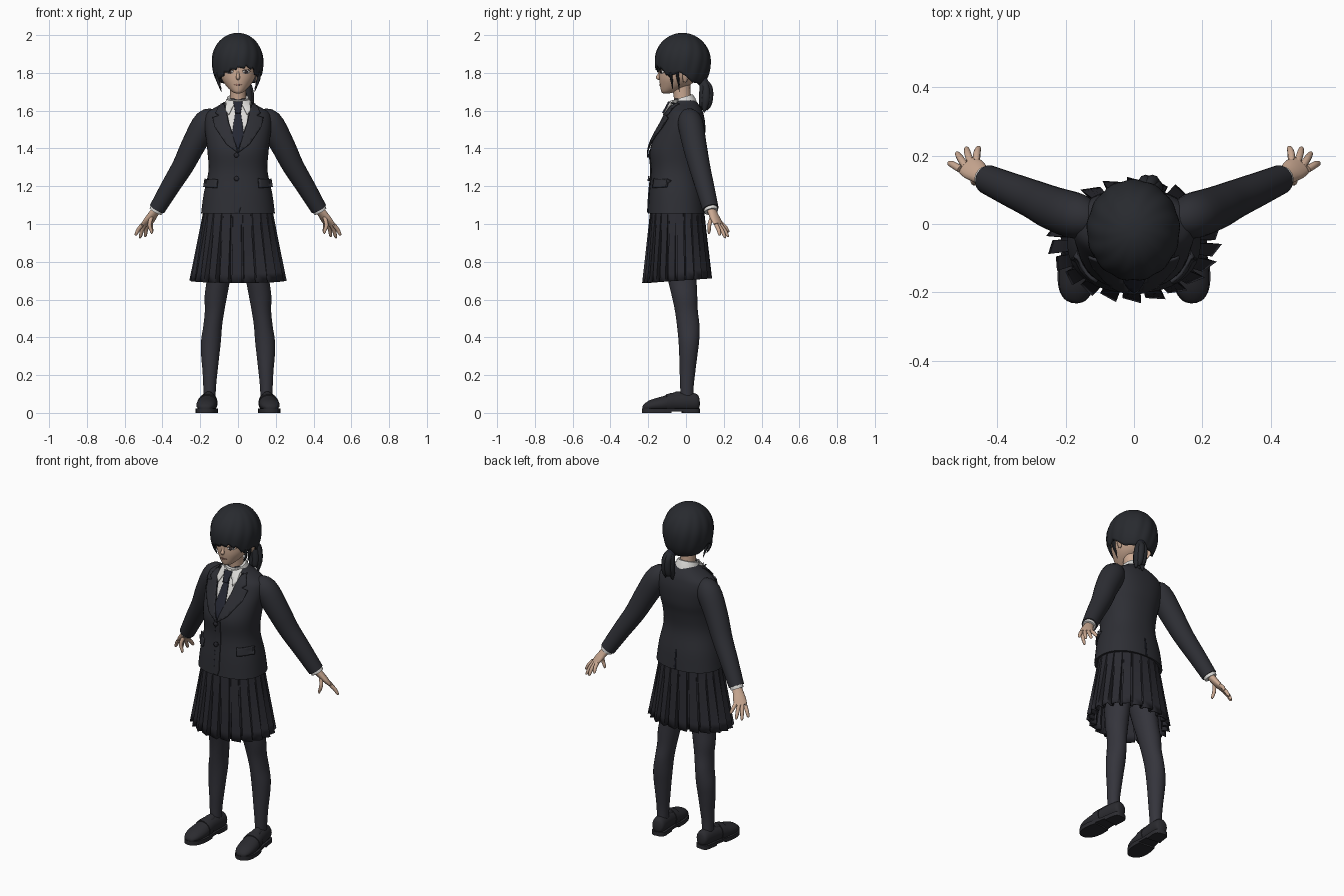
import bpy, bmesh, math
from mathutils import Vector
from mathutils.bvhtree import BVHTree

if "Cube" in bpy.data.objects:
    bpy.data.objects.remove(bpy.data.objects["Cube"])


def material(name, r, g, b):
    m = bpy.data.materials.new(name)
    m.use_nodes = True
    m.diffuse_color = (r, g, b, 1)
    bsdf = m.node_tree.nodes["Principled BSDF"]
    bsdf.inputs["Base Color"].default_value = (r, g, b, 1)
    bsdf.inputs["Roughness"].default_value = 0.8
    return m


HAIR = material("hair black", .021, .023, .028)
SKIN = material("skin", .6, .4, .29)
JACKET = material("jacket charcoal", .027, .028, .035)
SKIRT = material("skirt charcoal", .023, .023, .03)
STOCKING = material("stocking grey", .035, .035, .045)
SHOE = material("shoe black", .024, .024, .029)
SHIRT = material("shirt white", .72, .71, .69)
TIE = material("tie navy", .018, .02, .032)
EYE = material("eye dark", .04, .03, .03)
LIP = material("lip rose", .42, .2, .16)


def finish(bm, name, mat, thick=0, offset=-1, recalc=True, angle=40):
    """Turn a bmesh into a shaded object, with an optional wall thickness."""
    if recalc:
        bmesh.ops.recalc_face_normals(bm, faces=bm.faces)
    tree = BVHTree.FromBMesh(bm)
    mesh = bpy.data.meshes.new(name)
    bm.to_mesh(mesh)
    bm.free()
    mesh.materials.append(mat)
    mesh.polygons.foreach_set("use_smooth", [True] * len(mesh.polygons))
    mesh.set_sharp_from_angle(angle=math.radians(angle))
    obj = bpy.data.objects.new(name, mesh)
    bpy.context.collection.objects.link(obj)
    if thick:
        mod = obj.modifiers.new("thickness", 'SOLIDIFY')
        mod.thickness, mod.offset = thick, offset
    return tree


def spline(rows, steps=4):
    """Smooth curve through rows of numbers."""
    out = []
    for i in range(len(rows) - 1):
        quad = rows[max(i - 1, 0)], rows[i], rows[i + 1], rows[min(i + 2, len(rows) - 1)]
        for k in range(steps):
            t = k / steps
            out.append([.5 * (2 * b + (c - a) * t + (2 * a - 5 * b + 4 * c - d) * t * t
                              + (3 * b - a - 3 * c + d) * t ** 3) for a, b, c, d in zip(*quad)])
    return out + [list(rows[-1])]


def skin(name, rings, mat, caps=True, **kw):
    """Bridge a stack of closed rings."""
    bm = bmesh.new()
    loops = [[bm.verts.new(p) for p in ring] for ring in rings]
    for low, high in zip(loops, loops[1:]):
        for i in range(len(low)):
            j = (i + 1) % len(low)
            bm.faces.new((low[i], low[j], high[j], high[i]))
    if caps:
        bm.faces.new(loops[0])
        bm.faces.new(loops[-1])
    return finish(bm, name, mat, **kw)


def oval(z, w, front, back, cx=0, tilt=0, power=1, n=40):
    ring = []
    for i in range(n):
        a = math.tau * (i + .5) / n
        c, s = (math.copysign(abs(f) ** power, f) for f in (math.cos(a), math.sin(a)))
        y = (front + back) / 2 + s * (back - front) / 2
        ring.append((cx + w * c, y, z + tilt * y))
    return ring


def tube(name, rows, mat, up=(0, 1, 0), n=16, **kw):
    """Sweep ellipses: each row is x, y, z, half width, half thickness."""
    rows = spline(rows)
    pts = [Vector(r[:3]) for r in rows]
    rings = []
    for i, r in enumerate(rows):
        t = (pts[min(i + 1, len(pts) - 1)] - pts[max(i - 1, 0)]).normalized()
        u = Vector(up).cross(t).normalized()
        v = t.cross(u)
        rings.append([pts[i] + u * r[3] * math.cos(math.tau * k / n)
                      + v * r[4] * math.sin(math.tau * k / n) for k in range(n)])
    return skin(name, rings, mat, **kw)


def patch(name, outline, mat, tree, lift=.002, side=-1, thick=.006, step=.015):
    """Lay a flat outline (x, z) on a surface as a thin plate."""
    bm = bmesh.new()
    bm.faces.new([bm.verts.new((x, 0, z)) for x, z in outline])
    for axis in (0, 2):
        vals = [v.co[axis] for v in bm.verts]
        no = Vector((axis == 0, 0, axis == 2))
        for k in range(math.floor(min(vals) / step), math.ceil(max(vals) / step) + 1):
            geom = bm.verts[:] + bm.edges[:] + bm.faces[:]
            bmesh.ops.bisect_plane(bm, geom=geom, plane_co=no * k * step, plane_no=no)
    bm.normal_update()
    if sum(f.normal.y for f in bm.faces) * side < 0:
        bmesh.ops.reverse_faces(bm, faces=bm.faces[:])
    for v in bm.verts:
        hit = tree.ray_cast(Vector((v.co.x, side * 2, v.co.z)), Vector((0, -side, 0)))[0]
        hit = hit or tree.find_nearest(Vector((v.co.x, side * .1, v.co.z)))[0]
        v.co.y = hit.y + side * lift
    finish(bm, name, mat, thick=thick, offset=1, recalc=False)


def flip(outline, s):
    return [(s * x, z) for x, z in outline]


def disc(x, z, rx, rz, n=12):
    return [(x + rx * math.cos(math.tau * i / n), z + rz * math.sin(math.tau * i / n)) for i in range(n)]


# Jacket body: height, half width, front, back
body = [(1.055, .196, -.202, .105), (1.16, .182, -.196, .095), (1.28, .157, -.185, .075),
        (1.38, .162, -.192, .085), (1.45, .17, -.172, .1), (1.53, .178, -.13, .102),
        (1.585, .168, -.102, .092), (1.615, .125, -.085, .08), (1.64, .08, -.072, .062),
        (1.665, .05, -.06, .04)]
torso = skin("jacket_body", [oval(*r, power=.88) for r in spline(body)], JACKET)

# Shirt front, tie and jacket front details
patch("shirt_front", [(-.07, 1.65), (.07, 1.65), (.045, 1.53), (0, 1.4), (-.045, 1.53)], SHIRT, torso, thick=.003)
patch("tie_blade", [(-.013, 1.6), (.013, 1.6), (.032, 1.47), (0, 1.39), (-.032, 1.47)], TIE, torso, .006)
patch("tie_knot", [(-.024, 1.645), (.024, 1.645), (.014, 1.585), (-.014, 1.585)], TIE, torso, .017, thick=.009)
lapel = [(.078, 1.645), (.105, 1.61), (.118, 1.585), (.1, 1.572), (.132, 1.562), (.12, 1.51),
         (.06, 1.42), (0, 1.375), (.022, 1.45), (.05, 1.54), (.062, 1.6)]
collar_tip = [(.012, 1.648), (.06, 1.655), (.066, 1.6), (.048, 1.575)]
flap = [(.105, 1.235), (.178, 1.24), (.182, 1.195), (.11, 1.19)]
for s, side in ((1, "left"), (-1, "right")):
    patch(side + "_lapel", flip(lapel, s), JACKET, torso, .008, thick=.007)
    patch(side + "_collar_tip", flip(collar_tip, s), SHIRT, torso, .014, thick=.005)
    patch(side + "_pocket_flap", flip(flap, s), JACKET, torso, thick=.009)
patch("front_overlap", [(-.016, 1.39), (.016, 1.38), (.016, 1.09), (.006, 1.06), (-.016, 1.06)],
      JACKET, torso, 0, thick=.005)
patch("front_seam", [(-.019, 1.37), (-.016, 1.37), (-.016, 1.06), (-.019, 1.06)], TIE, torso, 0, thick=.003)
patch("back_vent", [(-.003, 1.17), (.003, 1.17), (.005, 1.06), (-.005, 1.06)], TIE, torso, 0, 1, .003)
for i, z in enumerate((1.365, 1.24)):
    patch("button_%d" % (i + 1), disc(-.008, z, .013, .013), SKIRT, torso, .006, thick=.009)

# Shirt collar and neck
skin("shirt_collar", [oval(z, w, f, b, tilt=.3) for z, w, f, b in
                      ((1.615, .078, -.088, .062), (1.65, .066, -.084, .05), (1.676, .056, -.076, .036))], SHIRT)
tube("neck", [(0, -.012, 1.58, .045, .05), (0, -.018, 1.66, .042, .045), (0, -.028, 1.76, .045, .05)], SKIN)

# Pleated skirt: knife pleats that open toward the hem
rings = []
for k in range(9):
    t = k / 8
    ring = []
    for i in range(22 * 4):
        corner, pleat = i % 4, i // 4
        a = math.tau * (pleat + (0, .78, .82, .97)[corner]) / 22
        scale = 1 + t * (-.03, .05, -.13, -.13)[corner]
        ring.append(((.178 + .068 * t) * scale * math.cos(a),
                     -.047 + (.14 + .037 * t) * scale * math.sin(a),
                     1.1 - .4 * t + .012 * t * math.sin(a)))
    rings.append(ring)
skin("pleated_skirt", rings, SKIRT, caps=False, thick=.006, angle=25)

# Arms, hands, legs and shoes
sleeve = [(.11, .01, 1.565, .04, .04), (.165, .022, 1.54, .068, .066), (.235, .045, 1.42, .064, .064),
          (.29, .07, 1.31, .057, .057), (.36, .1, 1.195, .05, .05), (.428, .13, 1.08, .043, .043)]
cuff = [(.415, .126, 1.1, .036, .036), (.428, .131, 1.08, .037, .037), (.436, .134, 1.066, .036, .036)]
palm = [(.425, .13, 1.085, .026, .022), (.45, .145, 1.05, .03, .02), (.47, .16, 1.02, .036, .017),
        (.488, .173, .995, .034, .012)]
fingers = {"index": ((.508, .16, .995), (.544, .18, .94)), "middle": ((.493, .168, .998), (.52, .21, .926)),
           "ring": ((.477, .176, 1.002), (.492, .225, .932)), "little": ((.462, .184, 1.005), (.455, .227, .957)),
           "thumb": ((.455, .14, 1.045), (.458, .12, .948))}
leg = [(.05, .15, .03, .034, .005), (.14, .15, .034, .036, .005), (.22, .148, .04, .042, .008),
       (.3, .147, .048, .048, .012), (.38, .143, .053, .055, .015), (.46, .134, .05, .06, .012),
       (.54, .124, .052, .061, .002), (.62, .117, .06, .068, -.008), (.72, .102, .064, .078, -.022),
       (.85, .093, .08, .088, -.035), (.98, .09, .08, .09, -.04)]
shoe = [(.072, .05, .012, .015), (.06, .056, .036, .042), (.01, .058, .042, .05), (-.06, .055, .046, .048),
        (-.13, .046, .055, .04), (-.19, .038, .049, .03), (-.222, .03, .03, .017), (-.23, .028, .01, .006)]
outline = [(.072, .02), (.055, .04), (0, .044), (-.06, .048), (-.13, .059), (-.19, .052), (-.222, .032), (-.232, .008)]

for s, side in ((1, "left"), (-1, "right")):
    def mirror(rows):
        return [(s * r[0], *r[1:]) for r in rows]

    def foot(p):
        """Place shoe points under the ankle, toes turned out."""
        x, y, z = p
        return (s * (.152 + x * .97 - y * .1), y + x * .1, z)

    normal = (s * .42, .54, .565)
    tube(side + "_sleeve", mirror(sleeve), JACKET, n=24, angle=50)
    tube(side + "_shirt_cuff", mirror(cuff), SHIRT)
    tube(side + "_palm", mirror(palm), SKIN, up=normal, angle=70)
    for finger, (a, b) in fingers.items():
        a, b = Vector(a), Vector(b)
        bow = Vector(normal) * .004 if finger != "thumb" else Vector((.012, -.006, 0))
        bow.x *= s if finger != "thumb" else 1
        path = [(*a, .011, .011), (*(a.lerp(b, .5) + Vector((abs(bow.x), bow.y, bow.z))), .0105, .0105),
                (*a.lerp(b, .88), .008, .008), (*b, .003, .003)]
        tube(side + "_" + finger + "_finger", mirror(path), SKIN, up=normal, n=10, angle=70)
    skin(side + "_leg", [oval(z, w, cy - d, cy + d, s * cx, n=24) for z, cx, w, d, cy in spline(leg)], STOCKING)

    # Loafer: upper, saddle strap, tongue, sole and heel
    def section(y, z, w, h, n=24):
        return [foot((w * math.cos(math.tau * k / n), y, max(.016, z + h * math.sin(math.tau * k / n))))
                for k in range(n)]
    skin(side + "_shoe_upper", [section(*r) for r in spline(shoe)], SHOE)
    skin(side + "_shoe_strap", [section(y, z, w + .004, h + .006) for y, z, w, h in
                                ((-.065, .055, .046, .046), (-.085, .053, .049, .045), (-.105, .05, .052, .042))], SHOE)
    skin(side + "_shoe_tongue", [section(y, .09, w, h) for y, w, h in
                                 ((-.03, .026, .024), (-.055, .028, .022), (-.08, .02, .01))], SHOE)
    edge = spline(outline, 3)
    for part, pts, base, top in (("sole", edge, .008, .024), ("heel", [p for p in edge if p[0] > -.02], 0, .024),
                                 ("tread", [p for p in edge if p[0] < -.06], 0, .01)):
        loop = [(w, y) for y, w in pts] + [(-w, y) for y, w in reversed(pts)]
        skin(side + "_shoe_" + part, [[foot((x, y, z)) for x, y in loop] for z in (base, top)], SHOE)

# Head: height, half width, front, back
face = [(1.692, .014, -.122, -.085), (1.702, .034, -.131, -.05), (1.735, .066, -.138, .02), (1.775, .09, -.142, .06),
        (1.83, .101, -.141, .09), (1.89, .102, -.137, .095), (1.95, .075, -.1, .07), (1.975, .03, -.05, .03)]
head = skin("head", [oval(*r) for r in spline(face)], SKIN, angle=80)
tube("nose", [(0, -.136, 1.812, .005, .004), (0, -.144, 1.788, .008, .008), (0, -.148, 1.775, .011, .011),
              (0, -.14, 1.765, .005, .004)], SKIN, n=12, angle=80)
patch("mouth", [(-.021, 1.738), (0, 1.742), (.021, 1.738), (0, 1.732)], LIP, head, .001, thick=.002)
for s, side in ((1, "left"), (-1, "right")):
    patch(side + "_eye_white", disc(s * .044, 1.806, .019, .009), SHIRT, head, .0005, thick=.001)
    patch(side + "_iris", disc(s * .043, 1.806, .009, .0095), EYE, head, .002, thick=.001)
    lash = [(.021, 1.81), (.034, 1.818), (.054, 1.818), (.068, 1.808), (.054, 1.814), (.034, 1.814)]
    patch(side + "_lash", flip(lash, s), EYE, head, .002, thick=.002)
    tube(side + "_ear", [(s * .094, -.008, 1.752, .004, .008), (s * .101, -.002, 1.775, .008, .017),
                         (s * .108, .004, 1.8, .008, .021), (s * .105, .006, 1.82, .004, .01)], SKIN, n=12, angle=80)

# Hair cap: dome drawn from the crown down to a wandering hairline
hairline = [(-180, 1.745), (-115, 1.755), (-85, 1.805), (-58, 1.765), (-35, 1.805), (-8, 1.828), (22, 1.84),
            (42, 1.825), (58, 1.785), (85, 1.805), (115, 1.755), (180, 1.745)]
rings = []
for k in range(1, 19):
    ring = []
    for i in range(120):
        d = i * 3 - 180
        (d0, z0), (d1, z1) = next(p for p in zip(hairline, hairline[1:]) if p[1][0] > d)
        jag = .016 * (i % 6) / 6 if abs(d) < 62 else 0
        low = z0 + (z1 - z0) * (d - d0) / (d1 - d0) - jag
        t = math.acos((low - 1.862) / .138) * k / 18
        spread = math.sin(t) if t < math.pi / 2 else math.sin(t) ** .5
        a = math.radians(d)
        spread *= 1 + .014 * math.sin(13 * a + 3 * t) * math.sin(t)
        ring.append((-.002 + .124 * spread * math.sin(a), -.018 - .136 * spread * math.cos(a),
                     1.862 + .138 * math.cos(t)))
    rings.append(ring)
bm = bmesh.new()
loops = [[bm.verts.new(p) for p in ring] for ring in rings]
bm.faces.new(loops[0])
for low, high in zip(loops, loops[1:]):
    for i in range(len(low)):
        bm.faces.new((low[i - 1], low[i], high[i], high[i - 1]))
finish(bm, "hair_cap", HAIR, thick=.012)

# Loose locks beside the face, and the low ponytail
for s, side in ((1, "left"), (-1, "right")):
    for i, (y, tip) in enumerate(((-.085, 1.715), (-.05, 1.7))):
        tube("%s_side_lock_%d" % (side, i + 1), [(s * .1, y, 1.83, .012, .012), (s * .109, y + .006, 1.78, .011, .008),
             (s * .1, y + .012, 1.74, .007, .005), (s * .088, y + .014, tip, .001, .001)], HAIR, n=8)
tube("hair_tie", [(.022, .07, 1.772, .026, .026), (.028, .088, 1.755, .028, .028), (.032, .097, 1.74, .025, .025)],
     TIE, up=(1, 0, 0))
for i in range(6):
    dx, dy = math.cos(i * math.tau / 6) * .02, math.sin(i * math.tau / 6) * .016
    tube("ponytail_strand_%d" % (i + 1), [(.028, .085, 1.765, .016, .016), (.04 + dx * .8, .105 + dy, 1.725, .02, .02),
         (.045 + dx, .106 + dy, 1.67, .024, .022), (.045 + dx, .1 + dy, 1.625, .018, .017),
         (.045 + dx * 1.2, .096 + dy, 1.59 + .012 * (i % 3), .003, .003)], HAIR, up=(1, 0, 0), n=10)
